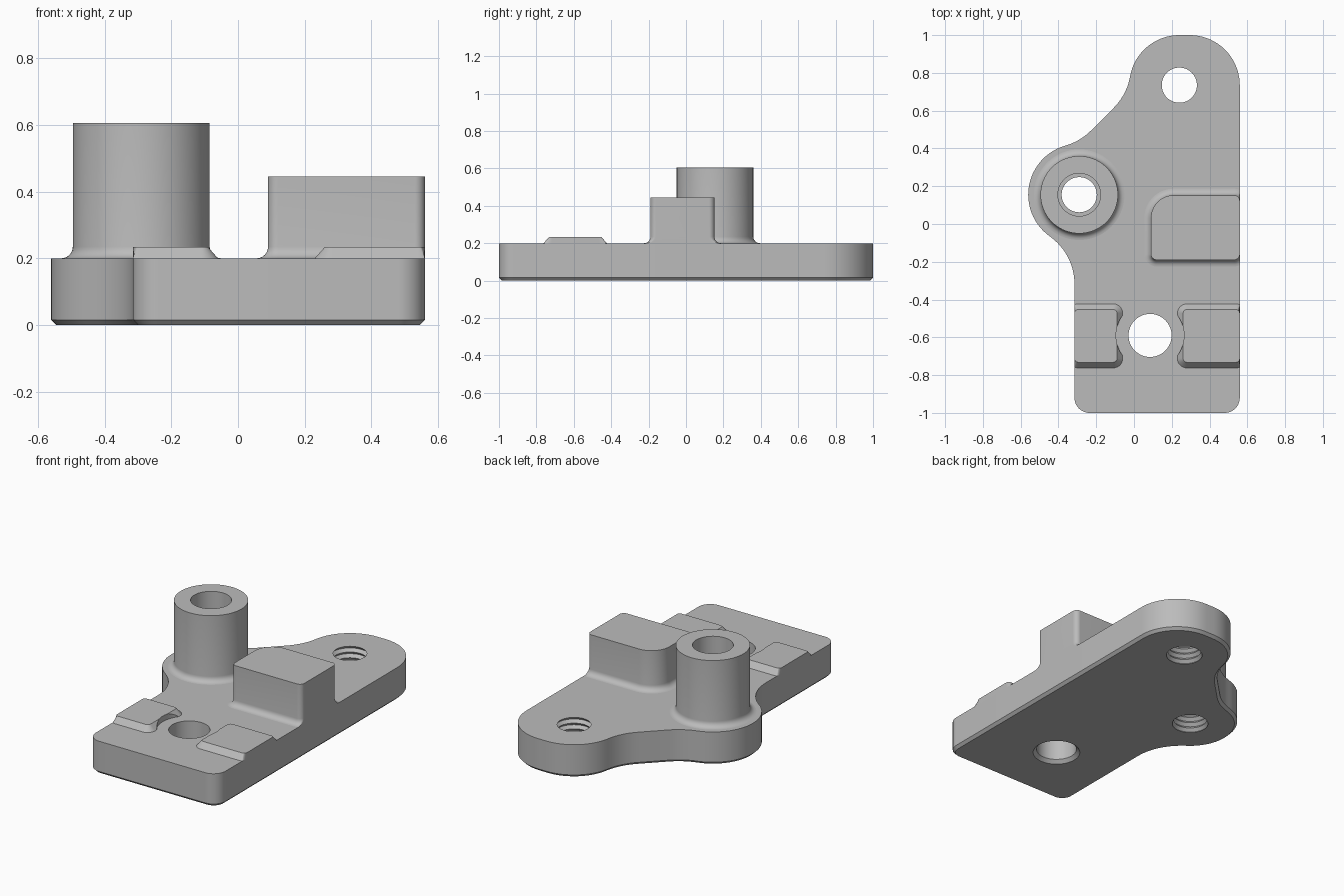
import bpy, bmesh
from math import sin, cos, radians, ceil

cube = bpy.data.objects.get("Cube")
if cube:
    bpy.data.objects.remove(cube)

grey = bpy.data.materials.new("plain grey")
grey.use_nodes = True
grey.diffuse_color = (0.5, 0.5, 0.5, 1)
grey.node_tree.nodes["Principled BSDF"].inputs["Base Color"].default_value = (0.5, 0.5, 0.5, 1)

TOP = 0.2            # upper face of the plate
LEFT, RIGHT = -0.315, 0.56
BOSS = (-0.29, 0.155)
BACK_HOLE = (0.24, 0.735)
FRONT_HOLE = (0.085, -0.59)


def arc(centre, r, start, end):
    """Outline points as (x, y, normal x, normal y); a falling angle makes a concave arc."""
    steps = max(2, ceil(abs(end - start) / 5))
    side = 1 if end > start else -1
    pts = []
    for i in range(steps + 1):
        a = radians(start + (end - start) * i / steps)
        pts.append((centre[0] + r * cos(a), centre[1] + r * sin(a), side * cos(a), side * sin(a)))
    return pts


def circle(centre, r):
    return arc(centre, r, 0, 360)[:-1]


def rounded_rect(x0, x1, y0, y1, r, back_left=None):
    b = back_left or r
    return (arc((x1 - r, y1 - r), r, 0, 90) + arc((x0 + b, y1 - b), b, 90, 180)
            + arc((x0 + r, y0 + r), r, 180, 270) + arc((x1 - r, y0 + r), r, 270, 360))


def loft(name, outline, levels, low=-9, high=9):
    """Stack the outline at (z, offset) levels, trimmed to low <= x <= high."""
    bm = bmesh.new()
    rings = [[bm.verts.new((min(max(x + nx * d, low), high), y + ny * d, z))
              for x, y, nx, ny in outline] for z, d in levels]
    n = len(outline)
    for a, b in zip(rings, rings[1:]):
        for i in range(n):
            j = (i + 1) % n
            bm.faces.new((a[i], a[j], b[j], b[i]))
    bm.faces.new(rings[0][::-1])
    bm.faces.new(rings[-1])
    bmesh.ops.remove_doubles(bm, verts=bm.verts, dist=1e-5)
    bmesh.ops.recalc_face_normals(bm, faces=bm.faces)
    mesh = bpy.data.meshes.new(name)
    bm.to_mesh(mesh)
    bm.free()
    mesh.materials.append(grey)
    obj = bpy.data.objects.new(name, mesh)
    bpy.context.scene.collection.objects.link(obj)
    return obj


def select(obj):
    bpy.ops.object.select_all(action='DESELECT')
    obj.select_set(True)
    bpy.context.view_layer.objects.active = obj


def cut(obj, cutter):
    cutter.hide_render = True
    select(obj)
    mod = obj.modifiers.new("hole", 'BOOLEAN')
    mod.operation, mod.solver, mod.object = 'DIFFERENCE', 'EXACT', cutter
    bpy.ops.object.modifier_apply(modifier=mod.name)
    bpy.data.objects.remove(cutter)


def fillet(r):
    """Levels of a concave fillet rising from the plate."""
    return [(TOP + r * (1 - cos(radians(t))), r * (1 - sin(radians(t)))) for t in range(0, 91, 15)]


# Base plate with a chamfered lower rim
outline = (arc((RIGHT - 0.265, 0.735), 0.265, 0, 90)
           + arc(BACK_HOLE, 0.265, 90, 170)
           + arc((-0.326, 0.835), 0.31, -10, -45)
           + arc((-0.448, 0.713), 0.31, -45, -74.2)
           + arc(BOSS, 0.27, 105.8, 234.7)
           + arc((-0.625, -0.3185), 0.31, 54.7, 0)
           + arc((LEFT + 0.08, -0.92), 0.08, 180, 270)
           + arc((RIGHT - 0.08, -0.92), 0.08, 270, 360))
plate = loft("base_plate", outline, [(0, -0.016), (0.016, 0), (TOP, 0)])

# Plain front hole, countersunk below
cut(plate, loft("front_hole", circle(FRONT_HOLE, 0.114),
                [(-0.02, 0.04), (0.02, 0), (TOP + 0.1, 0)]))

# Threaded holes
thread = [(TOP - 0.0175 * i, 0.016 * (i % 2)) for i in range(13)][::-1]
for centre in (BACK_HOLE, BOSS):
    cut(plate, loft("threaded_hole", circle(centre, 0.093), thread + [(TOP + 0.1, 0)]))

# Tubular boss
boss = loft("boss", circle(BOSS, 0.205), fillet(0.035) + [(0.605, 0)])
cut(boss, loft("boss_bore", circle(BOSS, 0.113), [(0.1, 0), (0.7, 0)]))

# Stop block, flush with the plate's side
block = loft("stop_block", rounded_rect(0.09, RIGHT, -0.19, 0.152, 0.03, 0.12),
             fillet(0.035) + [(0.445, 0)], high=RIGHT)

# Low pads on both sides of the front hole
parts = [plate, boss, block]
for name, x0, x1 in (("left_pad", 0.23, RIGHT + 0.03), ("right_pad", LEFT - 0.03, -0.06)):
    pad = loft(name, rounded_rect(x0, x1, -0.762, -0.423, 0.05),
               [(TOP, 0), (0.234, -0.03)], low=LEFT, high=RIGHT)
    cut(pad, loft("pad_clearance", circle(FRONT_HOLE, 0.18), [(0.1, 0), (0.3, 0)]))
    parts.append(pad)

for obj in parts:
    select(obj)
    bpy.ops.object.shade_smooth_by_angle(angle=radians(30))
